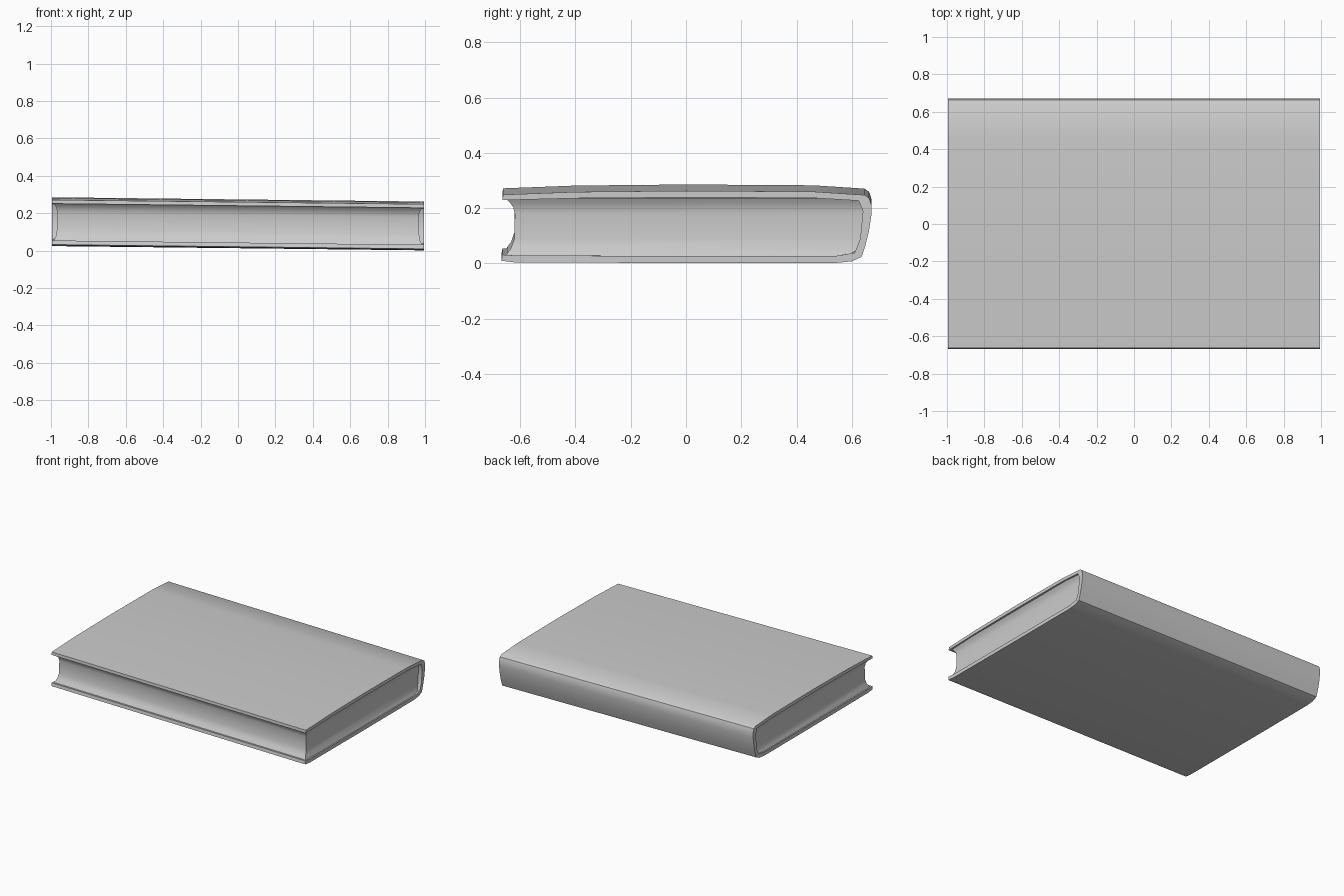
import bpy, bmesh

if "Cube" in bpy.data.objects:
    bpy.data.objects.remove(bpy.data.objects["Cube"])

TILT = -0.0115   # the whole book leans slightly down toward +x


def loft(name, rings, closed_caps=True):
    bm = bmesh.new()
    loops = [[bm.verts.new((x, y, z + TILT * x)) for x, y, z in r] for r in rings]
    for a, b in zip(loops, loops[1:]):
        for i in range(len(a)):
            j = (i + 1) % len(a)
            bm.faces.new((a[i], a[j], b[j], b[i]))
    if closed_caps:
        bm.faces.new(loops[0])
        bm.faces.new(loops[-1])
    bmesh.ops.recalc_face_normals(bm, faces=bm.faces)
    me = bpy.data.meshes.new(name)
    bm.to_mesh(me)
    bm.free()
    ob = bpy.data.objects.new(name, me)
    bpy.context.collection.objects.link(ob)
    bpy.ops.object.select_all(action='DESELECT')
    ob.select_set(True)
    bpy.context.view_layer.objects.active = ob
    bpy.ops.object.shade_smooth_by_angle(angle=0.6)
    return ob


# Cover: C-shaped section (y, z) with rounded spine at the back
outer = [(-0.668, 0.021), (-0.62, 0.015), (0.0, 0.013), (0.54, 0.013),
         (0.60, 0.019), (0.635, 0.035), (0.650, 0.08), (0.662, 0.13),
         (0.671, 0.19), (0.670, 0.225), (0.662, 0.248), (0.645, 0.259),
         (0.46, 0.271), (0.0, 0.274), (-0.40, 0.270), (-0.662, 0.260)]
inner = [(-0.664, 0.240), (-0.40, 0.247), (0.0, 0.250), (0.46, 0.248),
         (0.625, 0.238), (0.640, 0.20), (0.630, 0.10), (0.61, 0.05),
         (0.54, 0.038), (0.0, 0.038), (-0.62, 0.040), (-0.664, 0.043)]
section = outer + inner
cover = loft("cover", [[(x, y, z) for y, z in section]
                       for x in (-0.995, -0.5, 0, 0.5, 0.995)])

# Page block: waisted on the three open edges, flaring into the covers
levels = [(0.032, 0.988, -0.655), (0.050, 0.982, -0.645), (0.066, 0.973, -0.633),
          (0.10, 0.968, -0.621), (0.19, 0.966, -0.619), (0.215, 0.970, -0.625),
          (0.232, 0.978, -0.638), (0.246, 0.986, -0.652)]
rings = []
for z, hx, fy in levels:
    back = 0.60 if z < 0.06 else 0.64
    rings.append([(-hx, fy, z), (hx, fy, z), (hx, back, z), (-hx, back, z)])
pages = loft("page_block", rings)
